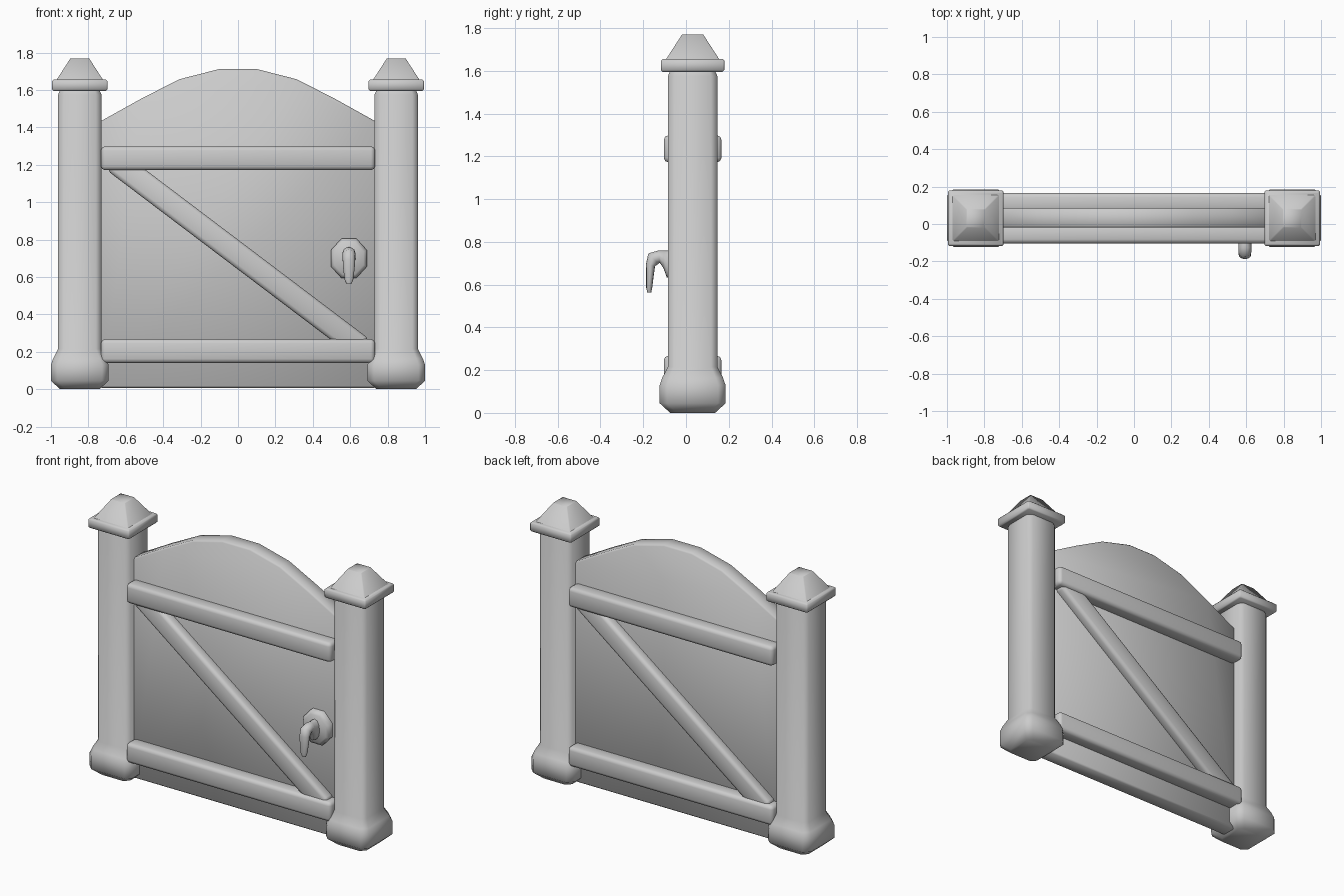
import bpy, math
from mathutils import Vector, Matrix

if "Cube" in bpy.data.objects:
    bpy.data.objects.remove(bpy.data.objects["Cube"])

CY = 0.031  # centre plane of the gate


def finish(name, verts, faces, bevel=0.0, segments=2, angle=50):
    mesh = bpy.data.meshes.new(name)
    mesh.from_pydata(verts, [], faces)
    obj = bpy.data.objects.new(name, mesh)
    bpy.context.collection.objects.link(obj)
    bpy.ops.object.select_all(action='DESELECT')
    obj.select_set(True)
    bpy.context.view_layer.objects.active = obj
    bpy.ops.object.mode_set(mode='EDIT')
    bpy.ops.mesh.select_all(action='SELECT')
    bpy.ops.mesh.normals_make_consistent(inside=False)
    bpy.ops.object.mode_set(mode='OBJECT')
    if bevel:
        mod = obj.modifiers.new("bevel", 'BEVEL')
        mod.width, mod.segments = bevel, segments
        mod.limit_method = 'ANGLE'
        mod.angle_limit = math.radians(40)
        bpy.ops.object.modifier_apply(modifier=mod.name)
    bpy.ops.object.shade_smooth_by_angle(angle=math.radians(angle))
    return obj


def loft(name, rings, **kw):
    n = len(rings[0])
    verts = [v for ring in rings for v in ring]
    faces = [(r * n + i, r * n + (i + 1) % n, (r + 1) * n + (i + 1) % n, (r + 1) * n + i)
             for r in range(len(rings) - 1) for i in range(n)]
    faces += [tuple(range(n)), tuple(range(len(verts) - n, len(verts)))]
    return finish(name, verts, faces, **kw)


def square_ring(cx, h, z, c):
    # square of half width h with corners cut by c
    k = h - c
    pts = [(h, -k), (h, k), (k, h), (-k, h), (-h, k), (-h, -k), (-k, -h), (k, -h)]
    return [(cx + x, CY + y, z) for x, y in pts]


def box(name, size, matrix, bevel):
    ring = lambda x: [matrix @ Vector((x, y * size[1] / 2, z * size[2] / 2))
                      for y, z in ((-1, -1), (1, -1), (1, 1), (-1, 1))]
    return loft(name, [ring(-size[0] / 2), ring(size[0] / 2)], bevel=bevel)


# Posts with flared foot, and their caps
post_profile = [(0.105, 0.0, 0.03), (0.154, 0.045, 0.035), (0.154, 0.13, 0.035),
                (0.142, 0.165, 0.035), (0.116, 0.215, 0.03), (0.116, 1.575, 0.03),
                (0.104, 1.6, 0.025)]
slab_profile = [(0.14, 1.595, 0.006), (0.148, 1.603, 0.006),
                (0.148, 1.648, 0.006), (0.14, 1.656, 0.006)]
peak_profile = [(0.127, 1.65, 0.006), (0.05, 1.769, 0.005)]
for side, sx in (("left", -1), ("right", 1)):
    for part, profile, ang in (("post", post_profile, 60), ("cap_slab", slab_profile, 50),
                               ("cap_peak", peak_profile, 60)):
        loft(f"{side}_{part}", [square_ring(sx * 0.846, *p) for p in profile], angle=ang)

# Arched gate panel
half = [(0.74, 0.008), (0.74, 1.43), (0.52, 1.552), (0.315, 1.657), (0.1, 1.712)]
outline = half + [(-x, z) for x, z in reversed(half)]
loft("gate_panel", [[(x, y, z) for x, z in outline] for y in (-0.02, 0.085)],
     bevel=0.01, segments=1)

# Rails and diagonal braces, front and turned half round for the back
slope = math.atan2(0.9, 1.19)
for side, turn in (("front", 0), ("back", math.pi)):
    base = Matrix.Translation((0, CY, 0)) @ Matrix.Rotation(turn, 4, 'Z')
    for name, z in (("lower", 0.204), ("upper", 1.235)):
        box(f"{side}_{name}_rail", (1.466, 0.1, 0.127),
            base @ Matrix.Translation((0, -0.085, z)), 0.022)
    box(f"{side}_brace", (1.66, 0.08, 0.127),
        base @ Matrix.Translation((0, -0.075, 0.72)) @ Matrix.Rotation(slope, 4, 'Y'), 0.022)

# Handle plate
plate = [[(0.593 + r * math.cos(a), y, 0.70 + r * 1.1 * math.sin(a))
          for a in (math.radians(22.5 + 45 * i) for i in range(8))]
         for r, y in ((0.104, -0.01), (0.104, -0.045), (0.085, -0.062))]
loft("handle_plate", plate)

# Drooping handle: y, z, heading, half width, half depth
path = [(-0.04, 0.695, 0, 0.035, 0.068), (-0.09, 0.697, 0, 0.034, 0.063),
        (-0.105, 0.718, 0, 0.034, 0.042), (-0.125, 0.731, 5, 0.034, 0.029),
        (-0.152, 0.722, 45, 0.034, 0.034), (-0.166, 0.69, 80, 0.033, 0.022),
        (-0.168, 0.65, 90, 0.031, 0.018), (-0.172, 0.585, 90, 0.023, 0.014),
        (-0.172, 0.562, 90, 0.013, 0.009)]
rings = []
for y, z, heading, hw, hd in path:
    a = math.radians(heading)
    ring = []
    for i in range(12):
        t = math.tau * i / 12
        d = hd * math.sin(t)
        ring.append((0.593 + hw * math.cos(t), y - d * math.sin(a), z + d * math.cos(a)))
    rings.append(ring)
loft("handle", rings, angle=60)
